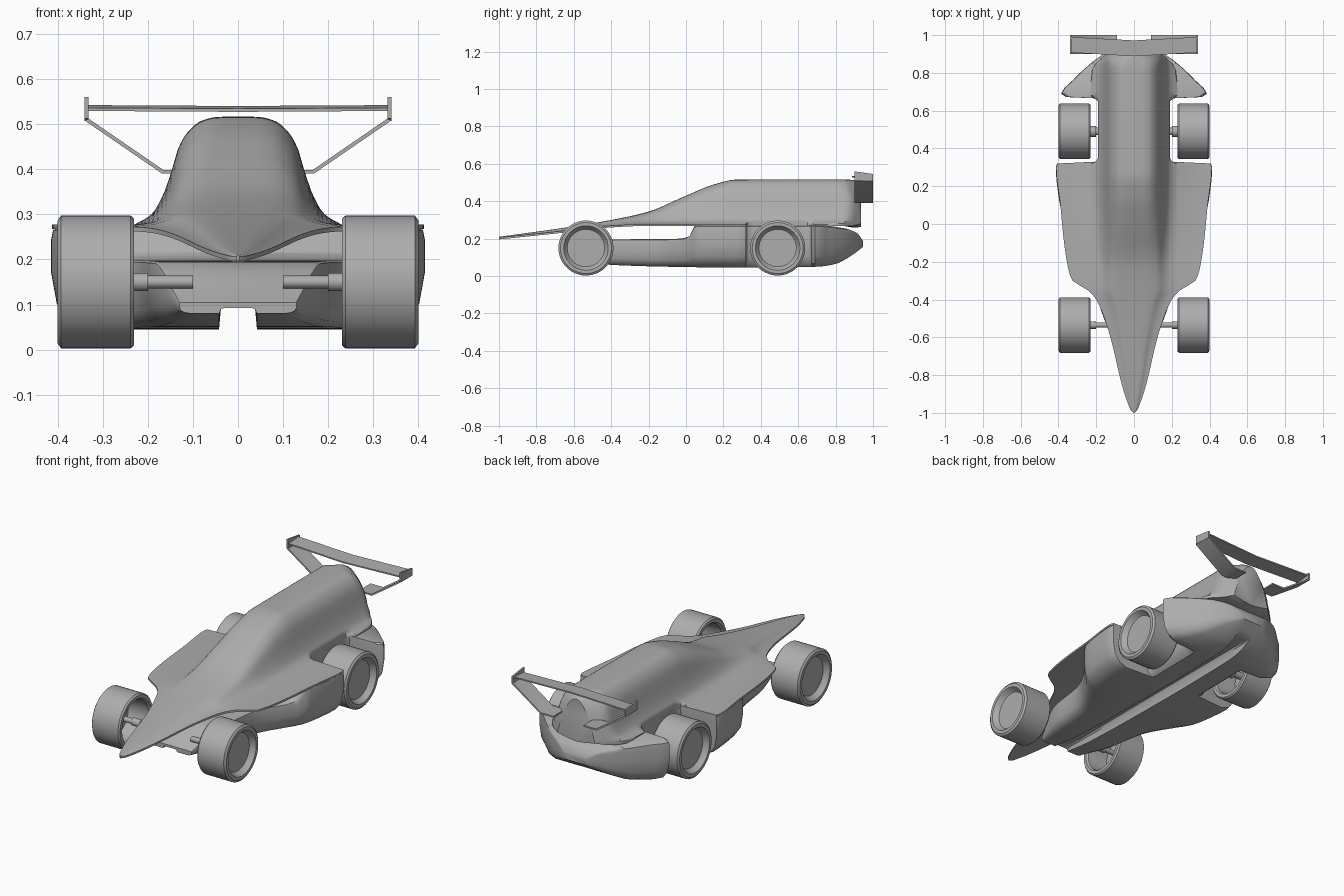
import bpy, bmesh, math

cube = bpy.data.objects.get("Cube")
if cube:
    bpy.data.objects.remove(cube, do_unlink=True)

grey = bpy.data.materials.new("plain_grey")
grey.use_nodes = True
GREY = (0.42, 0.42, 0.42, 1)
grey.diffuse_color = GREY
grey.node_tree.nodes["Principled BSDF"].inputs["Base Color"].default_value = GREY


def finish(name, bm, angle=35):
    """Turn a bmesh into a smooth, grey object."""
    bmesh.ops.remove_doubles(bm, verts=bm.verts, dist=0.0002)
    bmesh.ops.recalc_face_normals(bm, faces=bm.faces)
    me = bpy.data.meshes.new(name)
    bm.to_mesh(me)
    bm.free()
    me.materials.append(grey)
    ob = bpy.data.objects.new(name, me)
    bpy.context.collection.objects.link(ob)
    bpy.ops.object.select_all(action='DESELECT')
    bpy.context.view_layer.objects.active = ob
    ob.select_set(True)
    bpy.ops.object.shade_smooth_by_angle(angle=math.radians(angle))
    return ob


def loft(name, rings, wrap=False, caps=True, angle=35):
    """Skin closed rings; wrap joins the last ring to the first."""
    bm = bmesh.new()
    rows = [[bm.verts.new(p) for p in ring] for ring in rings]
    n = len(rows[0])
    pairs = list(zip(rows, rows[1:])) + ([(rows[-1], rows[0])] if wrap else [])
    for a, b in pairs:
        for i in range(n):
            j = (i + 1) % n
            bm.faces.new((a[i], a[j], b[j], b[i]))
    if caps:
        bm.faces.new(rows[0])
        bm.faces.new(rows[-1])
    return finish(name, bm, angle)


def mirror(ob):
    ob.modifiers.new("mirror", 'MIRROR')


def curve(keys):
    """Smooth interpolation through keys without overshoot."""
    xs, ys = zip(*keys)
    d = [(ys[i + 1] - ys[i]) / (xs[i + 1] - xs[i]) for i in range(len(xs) - 1)]
    m = [d[0]] + [2 * a * b / (a + b) if a * b > 0 else 0 for a, b in zip(d, d[1:])] + [d[-1]]

    def f(x):
        if x <= xs[0]:
            return ys[0]
        for i in range(len(d)):
            if x <= xs[i + 1]:
                h = xs[i + 1] - xs[i]
                t = (x - xs[i]) / h
                return (ys[i] * (1 + 2 * t) * (1 - t) ** 2 + h * m[i] * t * (1 - t) ** 2
                        + ys[i + 1] * t * t * (3 - 2 * t) + h * m[i + 1] * t * t * (t - 1))
        return ys[-1]
    return f


def stations(keys, step=0.025):
    """Regular stations plus every key position."""
    ys = {round(k[0], 4) for k in keys}
    y, end = keys[0][0], keys[-1][0]
    while y < end:
        if min(abs(y - k) for k in ys) > step * 0.3:
            ys.add(round(y, 4))
        y += step
    return sorted(ys)


def both_sides(half, y):
    """Close a half section by reflecting it across the middle."""
    return [(x, y, z) for x, z in half] + [(-x, y, z) for x, z in reversed(half)]


# Upper shell: needle nose, wide deck and engine cover
deck_keys = [(-1, .003), (-.985, .018), (-.55, .14), (-.4, .2), (-.35, .245), (-.3, .325),
             (-.25, .345), (-.1, .37), (.1, .39), (.3, .412), (.32, .405), (.33, .2),
             (.36, .19), (.65, .19), (.68, .23), (.82, .22), (.9, .15), (.935, .11)]
deck_w = curve(deck_keys)
spine = curve([(-1, .21), (-.6, .266), (-.4, .3), (-.2, .345), (0, .43), (.15, .49), (.27, .516),
               (.85, .517), (.9, .512), (.935, .49)])
deck_z = curve([(-1, .206), (-.7, .237), (-.4, .27), (-.25, .277), (.88, .277), (.935, .29)])
bell = curve([(0, 1), (.2, .995), (.35, .96), (.48, .86), (.57, .72), (.63, .53), (.72, .28),
              (.83, .1), (1, 0)])
rings = []
for y in stations(deck_keys):
    w, top, ze = deck_w(y), spine(y), deck_z(y)
    core = min(w, .23) if y < .32 else .23
    # The cover closes to a rounded plate at the tail
    tail = max(0, min(1, (y - .85) / .085))
    half = []
    for i in range(25):
        u = i / 24
        x, v = min(core * u, w), bell(u)
        a = u * math.pi / 2
        x += (w * math.sin(a) - x) * tail
        v += ((1 + math.cos(2 * a)) / 2 - v) * tail
        half.append((x, ze + v * (top - ze)))
    edge = half[-1][1]
    half += [(w, edge), (w, ze - .01), (w * .5, ze - .01 - .012 * tail), (0, ze - .01 - .018 * tail)]
    rings.append(both_sides(half, y))
loft("upper_shell", rings)

# Lower hull: floor with tunnel, side pods, wheel recesses and rear pods
hull_keys = [(-.58, .13), (-.4, .19), (-.2, .22), (0, .33), (.06, .38), (.15, .4), (.3, .414),
             (.32, .407), (.33, .2), (.36, .19), (.65, .19), (.665, .2), (.672, .36), (.69, .386),
             (.76, .325), (.85, .23), (.9, .16), (.945, .07)]
hull_w = curve(hull_keys)
hull_top = curve([(-.58, .105), (-.42, .195), (-.03, .2), (.02, .215), (.05, .272), (.7, .272),
                  (.85, .255), (.915, .23), (.945, .19)])
hull_base = curve([(-.58, .08), (-.4, .06), (-.1, .05), (.3, .045), (.7, .05), (.8, .065),
                   (.87, .1), (.92, .135), (.945, .155)])
rings = []
for y in stations(hull_keys):
    w, zt, zb = hull_w(y), hull_top(y), hull_base(y)
    h = zt - zb
    tunnel = max(zb, min(.1, zb + h / 2))
    half = [(0, tunnel), (.03, tunnel), (.038, tunnel - (tunnel - zb) * .2), (.042, zb)]
    half += [(w * .78, zb), (w * .9, zb + h * .08), (w * .97, zb + h * .25), (w, zb + h * .55),
             (w, zt - h * .12), (w * .99, zt - h * .03), (w * .95, zt), (0, zt)]
    rings.append(both_sides(half, y))
loft("lower_hull", rings)


def lathe(name, profile, y, z=.15, n=56):
    """Spin an (x, radius) profile around a sideways axle."""
    rings = []
    for k in range(n):
        a = math.tau * k / n
        rings.append([(x, y + r * math.cos(a), z + r * math.sin(a)) for x, r in profile])
    mirror(loft(name, rings, wrap=True, caps=False))


# Wheels: hollow drums with a recessed outer disc, and their axles
drum = [(.372, 0), (.372, .1), (.38, .108), (.396, .115), (.4, .119), (.4, .136), (.392, .147),
        (.238, .147), (.23, .14), (.23, .123), (.24, .115), (.355, .108), (.355, 0)]


def rod(x0, x1, r):
    return [(x0, 0), (x0, r), (x1, r), (x1, 0)]


for label, y in (("front", -.535), ("rear", .49)):
    lathe(label + "_wheels", drum, y)
    lathe(label + "_axles", rod(.1, .36, .014 if label == "front" else .02), y, n=24)
    lathe(label + "_hubs", rod(.2, .25, .02 if label == "front" else .03), y, n=24)


def prism(name, outline, offset):
    """Extrude a flat outline by an offset."""
    moved = [tuple(a + b for a, b in zip(p, offset)) for p in outline]
    return loft(name, [outline, moved])


# Rear wing blade, gently swept toward the middle
blade = [(0, .888, .534), (.335, .908, .536), (.335, .99, .542), (0, .972, .54)]
mirror(prism("wing_blade", blade, (0, 0, -.007)))

# Wing end plates
plate = [(.331, .9, .512), (.331, .9, .56), (.331, 1, .546), (.331, 1, .507)]
mirror(prism("wing_end_plates", plate, (.009, 0, 0)))

# Bent wing struts
strut = [(.09, .398), (.165, .398), (.331, .512), (.34, .508), (.168, .39), (.09, .39)]
mirror(prism("wing_struts", [(x, .9, z) for x, z in strut], (0, .1, 0)))
